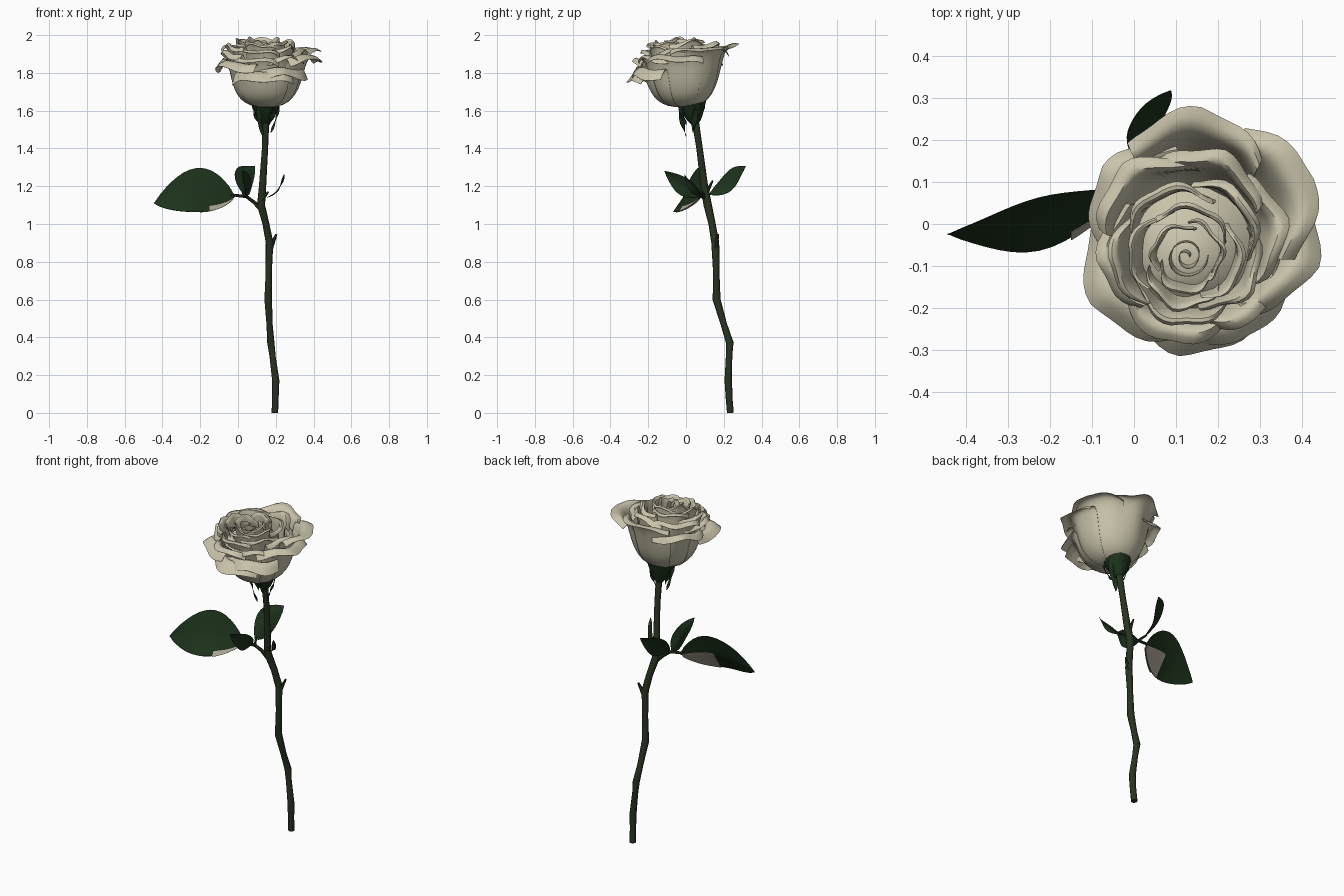
import bpy, bmesh, math
from math import sin, cos, pi, radians
from mathutils import Vector

if "Cube" in bpy.data.objects:
    bpy.data.objects.remove(bpy.data.objects["Cube"])


def material(name, rgb):
    m = bpy.data.materials.new(name)
    m.use_nodes = True
    m.diffuse_color = (*rgb, 1)
    bsdf = m.node_tree.nodes["Principled BSDF"]
    bsdf.inputs["Base Color"].default_value = (*rgb, 1)
    bsdf.inputs["Roughness"].default_value = 0.8
    return m


CREAM = material("cream petal", (0.59, 0.55, 0.41))
STEM = material("stem green", (0.020, 0.034, 0.014))
LEAF = material("leaf green", (0.012, 0.032, 0.011))
PALE = material("pale underside", (0.45, 0.41, 0.33))


def finish(bm, name, mat, thickness=0.0):
    bmesh.ops.remove_doubles(bm, verts=bm.verts, dist=0.0004)
    if thickness:
        bmesh.ops.solidify(bm, geom=bm.faces[:], thickness=thickness)
    bmesh.ops.recalc_face_normals(bm, faces=bm.faces[:])
    me = bpy.data.meshes.new(name)
    bm.to_mesh(me)
    bm.free()
    me.materials.append(mat)
    ob = bpy.data.objects.new(name, me)
    bpy.context.collection.objects.link(ob)
    bpy.ops.object.select_all(action='DESELECT')
    ob.select_set(True)
    bpy.context.view_layer.objects.active = ob
    bpy.ops.object.shade_smooth_by_angle(angle=radians(50))


def surface(name, f, nu, nv, mat, thickness=0.002):
    """Thin sheet from f(u, v), u in -1..1, v in 0..1."""
    bm = bmesh.new()
    rows = [[bm.verts.new(f(2 * i / nu - 1, j / nv)) for i in range(nu + 1)]
            for j in range(nv + 1)]
    for a, b in zip(rows, rows[1:]):
        for i in range(nu):
            bm.faces.new((a[i], a[i + 1], b[i + 1], b[i]))
    finish(bm, name, mat, thickness)


def tube(name, pts, mat, sides=8):
    """Tapered tube through (x, y, z, radius) points."""
    bm = bmesh.new()
    ps = [Vector(p[:3]) for p in pts]
    rings = []
    for i, p in enumerate(ps):
        d = (ps[min(i + 1, len(ps) - 1)] - ps[max(i - 1, 0)]).normalized()
        a = d.cross(Vector((0.3, 1, 0.1))).normalized()
        b = d.cross(a)
        rings.append([bm.verts.new(p + pts[i][3] * (a * cos(k * 2 * pi / sides) + b * sin(k * 2 * pi / sides)))
                      for k in range(sides)])
    for r, s in zip(rings, rings[1:]):
        for k in range(sides):
            n = (k + 1) % sides
            bm.faces.new((r[k], r[n], s[n], s[k]))
    bm.faces.new(rings[0][::-1])
    bm.faces.new(rings[-1])
    finish(bm, name, mat)


# ---- flower ----
CENTRE = Vector((0.15, -0.015, 1.62))
LEAN = Vector((-0.025, -0.065, 0))


def petal(name, angle, R, H, half, lean, crown):
    """Cupped wall that rolls outward; crown is how far the roll rises above the tip."""
    a0, half = radians(angle), radians(half)

    def f(u, v):
        edge = abs(u) ** 1.25
        rim = R * (1 - 0.16 * edge)
        top = H * (1 - 0.06 * edge)
        ctrl = ((0.004, 0), (min(0.26, 0.88 * R), -0.02), (min(0.15, 0.72 * R), top + crown), (rim, top))
        w = ((1 - v) ** 3, 3 * v * (1 - v) ** 2, 3 * v * v * (1 - v), v ** 3)
        r = sum(k * c[0] for k, c in zip(w, ctrl))
        h = sum(k * c[1] for k, c in zip(w, ctrl))
        # overlap of neighbours, rolled rim and gentle ruffle
        r *= 1 + 0.06 * u * v
        h -= 0.4 * max(0, v - 0.82) ** 2 * (0.4 + edge)
        h += 0.010 * v ** 3 * sin(5 * u + angle)
        r += 0.006 * v * v * sin(7 * u + 2 * angle)
        a = a0 + u * half * (1 - 0.12 * v ** 4)
        return CENTRE + LEAN * lean * (h / 0.34) + Vector((r * cos(a), r * sin(a), h))

    surface(name, f, 16, 16, CREAM)


# (direction, reach, tip height, roll) of each open outer petal
OUTER = [(215, .305, .21, .13), (262, .298, .145, .16), (291, .285, .165, .15), (343, .298, .255, .11),
         (24, .308, .31, .07), (88, .293, .335, .03), (146, .27, .25, .10)]
for i, (a, r, h, crown) in enumerate(OUTER):
    petal(f"outer_petal_{i + 1}", a, r, h, 46, 0, crown)

# (name, count, first direction, reach, height, rise to the back, half width, lean, roll)
RINGS = [("middle", 6, 10, .240, .290, .045, 46, .6, .08),
         ("inner", 5, 40, .185, .328, .030, 52, .85, .06),
         ("bud", 4, 75, .135, .350, .015, 60, 1, .045),
         ("heart", 3, 20, .090, .357, .01, 72, 1, .03)]
for name, n, a, r, h, rise, half, lean, crown in RINGS:
    for i in range(n):
        d = a + 360 * i / n
        wob = 1 + 0.05 * sin(2.4 * i + a)
        petal(f"{name}_petal_{i + 1}", d, r * wob, h + rise * sin(radians(d)), half, lean, crown)


def core(u, v):
    a = (u + 1) * 2 * pi
    r = (0.008 + 0.020 * (u + 1)) * (0.8 + 0.3 * v)
    h = 0.12 + v * (0.220 + 0.012 * sin(1.5 * a))
    return CENTRE + LEAN * (h / 0.34) + Vector((r * cos(a), r * sin(a), h))


def filling(u, v):
    r, a, h = 0.15 * v, u * pi, 0.315 - 0.085 * v * v
    return CENTRE + LEAN * (h / 0.34) + Vector((r * cos(a), r * sin(a), h))


surface("rolled_core", core, 40, 6, CREAM)
surface("petal_filling", filling, 20, 6, CREAM)

# ---- stem ----
STEM_PTS = [(.195, .235, 0, .018), (.198, .228, .08, .018), (.200, .224, .17, .020),
            (.183, .228, .30, .017), (.174, .232, .37, .020), (.167, .200, .47, .017),
            (.160, .162, .60, .021), (.163, .160, .75, .017), (.167, .155, .90, .021),
            (.148, .138, 1.0, .019), (.122, .115, 1.10, .022), (.130, .097, 1.20, .020),
            (.143, .072, 1.40, .017), (.147, .050, 1.54, .019), (.147, .035, 1.61, .023)]
tube("stem", STEM_PTS, STEM, 10)
SPURS = [((.170, .155, .87), (.203, .170, .945), .016),
         ((.200, .224, .14), (.214, .222, .185), .012),
         ((.174, .230, .33), (.176, .250, .375), .012),
         ((.125, .100, 1.13), (.160, .088, 1.17), .014),
         ((.125, .110, 1.17), (.122, .142, 1.23), .012)]
for i, (a, b, r) in enumerate(SPURS):
    tube(f"stem_spur_{i + 1}", [(*a, r), (*b, r * 0.35)], STEM, 6)


# ---- calyx: cup and hanging sepals ----
def cup(u, v):
    r = 0.020 + 0.063 * v ** 0.75
    a = u * pi
    return Vector((.147 + r * cos(a), .045 - .022 * v + r * sin(a), 1.53 + .12 * v))


surface("calyx_cup", cup, 16, 6, LEAF)


def leaf(name, base, tip, side, width, bend=(0, 0, 0), fold=0.0, mat=LEAF,
         ts=(0, 1), us=(-1, 1), shift=0.0):
    """Pointed blade from base to tip; ts and us cut out a part of it."""
    base, tip, bend = Vector(base), Vector(tip), Vector(bend)
    side = Vector(side).normalized()
    normal = side.cross(tip - base).normalized()

    def f(u, v):
        t = ts[0] + (ts[1] - ts[0]) * v
        s = us[0] + (us[1] - us[0]) * (u + 1) / 2
        w = width * max(0, sin(pi * t ** 0.9)) ** 0.85
        return (base.lerp(tip, t) + side * s * w + bend * sin(pi * t)
                + normal * (fold * abs(s) * w + shift + 0.004 * sin(9 * t) * s))

    surface(name, f, 8, 14, mat)


for i in range(5):
    a = radians(20 + 72 * i)
    out = Vector((cos(a), sin(a), 0))
    start = Vector((.147, .025, 1.625)) + out * 0.074
    drop = (0.14, 0.07, 0.11, 0.16, 0.10)[i]
    leaf(f"sepal_{i + 1}", start, start - out * 0.045 - Vector((0, 0, drop)),
         (-sin(a), cos(a), 0), 0.016, out * 0.004)

# ---- leaf stalks and leaves ----
tube("leaf_stalk", [(.122, .112, 1.08, .014), (.085, .105, 1.115, .010),
                    (.045, .09, 1.145, .009), (-.04, .075, 1.155, .007)], STEM, 6)
tube("back_leaflet_stalk", [(.05, .09, 1.14, .008), (.025, .14, 1.165, .006)], STEM, 6)
tube("front_leaflet_stalk", [(.05, .09, 1.14, .008), (.035, .06, 1.155, .006)], STEM, 6)

BIG = dict(base=(-.015, .08, 1.145), tip=(-.445, -.025, 1.11), side=(0, .45, .89),
           width=0.132, bend=(0, -.015, .045), fold=0.12)
leaf("large_leaf", **BIG)
leaf("large_leaf_pale_underside", **BIG, mat=PALE, ts=(.03, .44), us=(-1, .05), shift=-0.005)
leaf("large_leaf_pale_fold", **BIG, mat=PALE, ts=(.02, .32), us=(-1.04, -.76), shift=0.004)
leaf("back_leaflet", (.025, .125, 1.16), (.088, .318, 1.305), (-.6, 0, .8), 0.068,
     (-.022, .01, .005), 0.15)
leaf("front_leaflet", (.035, .085, 1.145), (.025, -.115, 1.28), (.3, .45, .8), 0.048,
     (.015, 0, -.01), 0.2)
leaf("right_leaflet", (.155, .088, 1.14), (.245, -.01, 1.262), (.3, .8, .3), 0.018,
     (.012, 0, -.018), 0.2)
